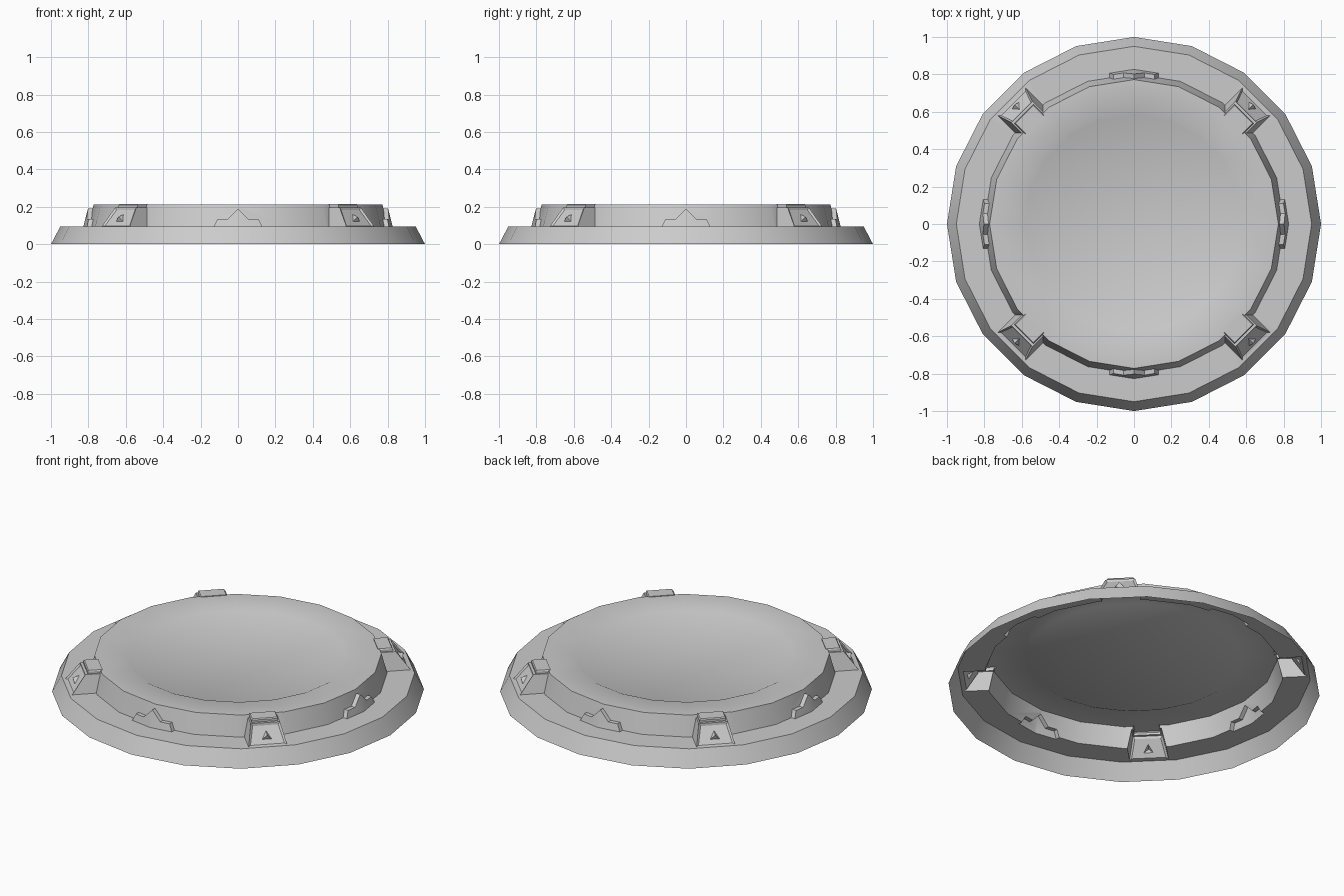
import bpy, bmesh
from math import pi, cos, sin, tan
from mathutils import Matrix

cube = bpy.data.objects.get("Cube")
if cube:
    bpy.data.objects.remove(cube, do_unlink=True)

SIDES = 20
LEDGE = 0.095

grey = bpy.data.materials.new("light_grey")
grey.use_nodes = True
colour = (0.6, 0.6, 0.6, 1)
grey.diffuse_color = colour
grey.node_tree.nodes["Principled BSDF"].inputs["Base Color"].default_value = colour


def loft(bm, rings):
    """Join closed rings of points with side faces and cap both ends."""
    loops = [[bm.verts.new(p) for p in ring] for ring in rings]
    n = len(loops[0])
    for a, b in zip(loops, loops[1:]):
        for i in range(n):
            j = (i + 1) % n
            bm.faces.new((a[i], a[j], b[j], b[i]))
    bm.faces.new(loops[0][::-1])
    bm.faces.new(loops[-1])
    bmesh.ops.recalc_face_normals(bm, faces=bm.faces)
    return bm


def finish(name, bm, angle=0.0):
    mesh = bpy.data.meshes.new(name)
    bm.transform(Matrix.Rotation(angle, 4, 'Z'))
    bm.to_mesh(mesh)
    bm.free()
    mesh.materials.append(grey)
    obj = bpy.data.objects.new(name, mesh)
    bpy.context.collection.objects.link(obj)
    return obj


def block(name, angle, r_in, levels):
    """Tapered block pointing outward; levels are (z, outer reach, half width)."""
    return loft(bmesh.new(), [[(r_in, -w, z), (r, -w, z), (r, w, z), (r_in, w, z)]
                              for z, r, w in levels])


def bracket_body(angle):
    bm = block("bracket", angle, 0.70, [(0.06, 0.925, 0.105), (LEDGE, 0.925, 0.105),
                                        (0.197, 0.848, 0.08)])
    # sunken panel on the sloping front
    front = [f for f in bm.faces if f.normal.x > 0.5 and f.normal.z > 0.3]
    bmesh.ops.inset_region(bm, faces=front, thickness=0.016, depth=-0.008)
    return finish("bracket", bm, angle)


def bracket_cap(angle):
    bm = block("cap", angle, 0.752, [(0.18, 0.833, 0.072), (0.21, 0.833, 0.072),
                                     (0.216, 0.828, 0.068)])
    return finish("bracket_cap", bm, angle)


def bracket_stud(angle):
    # three-sided pyramid standing out of the panel
    bm = bmesh.new()

    def on_panel(up, side, out):
        return bm.verts.new((0.887 - 0.6 * up + 0.8 * out, side, 0.143 + 0.8 * up + 0.6 * out))
    a, b, c = on_panel(-0.028, -0.034, -0.014), on_panel(-0.028, 0.034, -0.014), on_panel(0.034, 0, -0.014)
    tip = on_panel(-0.006, 0, 0.016)
    for f in ((a, b, c), (a, b, tip), (b, c, tip), (c, a, tip)):
        bm.faces.new(f)
    bmesh.ops.recalc_face_normals(bm, faces=bm.faces)
    return finish("bracket_stud", bm, angle)


def crest(angle):
    # pointed plate folded around a corner of the raised wall
    half = [(0.13, 0.08), (0.13, LEDGE), (0.11, 0.135), (0.055, 0.135)]
    outline = half + [(0, 0.19)] + [(-t, z) for t, z in half[::-1]] + [(0, 0.08)]
    bm = bmesh.new()

    def layer(offset):
        return [bm.verts.new((0.827 - 0.26 * (z - LEDGE) - abs(t) * tan(pi / SIDES) + offset, t, z))
                for t, z in outline]
    outer, inner = layer(0), layer(-0.06)
    n, mid = len(outline), len(half)
    for i in range(n):
        j = (i + 1) % n
        bm.faces.new((outer[i], outer[j], inner[j], inner[i]))
    for vs in (outer, inner):
        bm.faces.new(vs[:mid + 1] + vs[-1:])
        bm.faces.new(vs[mid:])
    bmesh.ops.recalc_face_normals(bm, faces=bm.faces)
    return finish("crest", bm, angle)


# Stepped round platform: sloped rim, ledge, raised wall, sunken centre
profile = [(1.0, 0), (0.95, LEDGE), (0.802, LEDGE), (0.772, 0.212), (0.607, 0.212), (0.583, 0.2)]
platform = finish("platform", loft(bmesh.new(), [
    [(r * cos(2 * pi * i / SIDES), r * sin(2 * pi * i / SIDES), z) for i in range(SIDES)]
    for r, z in profile]))

# Brackets on the diagonals, crests on the four sides
parts = []
for k in range(4):
    diagonal = pi / 4 + k * pi / 2
    parts += [bracket_body(diagonal), bracket_cap(diagonal), bracket_stud(diagonal), crest(k * pi / 2)]

# Merge everything into one skin
for part in parts:
    mod = platform.modifiers.new("merge", 'BOOLEAN')
    mod.operation = 'UNION'
    mod.solver = 'EXACT'
    mod.object = part
graph = bpy.context.evaluated_depsgraph_get()
skin = bpy.data.meshes.new_from_object(platform.evaluated_get(graph))
platform.modifiers.clear()
platform.data = skin
for part in parts:
    bpy.data.objects.remove(part, do_unlink=True)

# Open the underside so the platform is a hollow shell
bm = bmesh.new()
bm.from_mesh(skin)
bottom = [f for f in bm.faces if all(v.co.z < 0.001 for v in f.verts)]
bmesh.ops.delete(bm, geom=bottom, context='FACES')
for f in bm.faces:
    f.material_index = 0
bm.to_mesh(skin)
bm.free()
skin.materials.clear()
skin.materials.append(grey)

bpy.ops.object.select_all(action='DESELECT')
platform.select_set(True)
bpy.context.view_layer.objects.active = platform
bpy.ops.object.shade_smooth_by_angle(angle=pi / 6)
